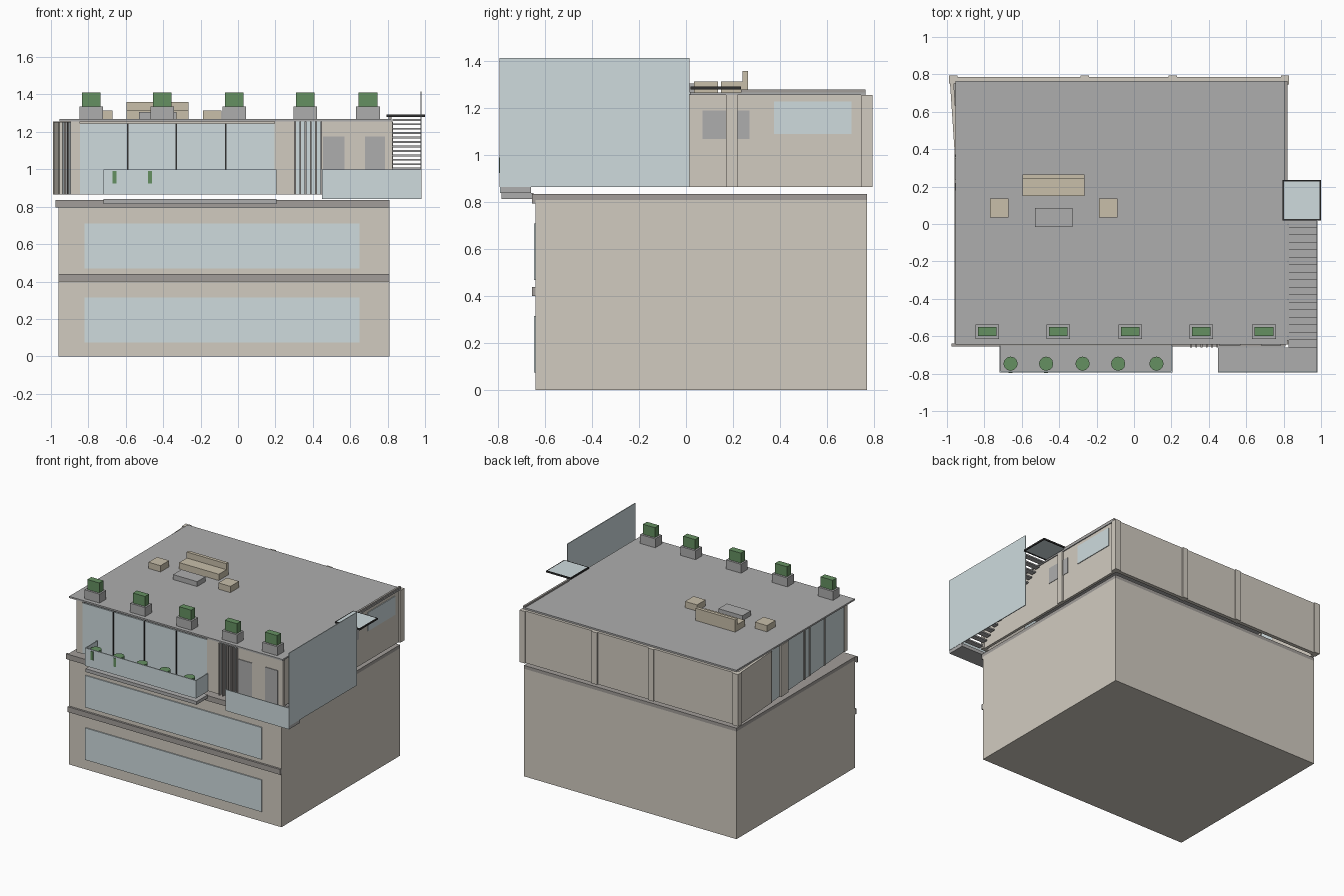
import bpy, bmesh
from mathutils import Vector

if "Cube" in bpy.data.objects:
    bpy.data.objects.remove(bpy.data.objects["Cube"])


def mat(name, r, g, b):
    m = bpy.data.materials.new(name)
    m.diffuse_color = (r, g, b, 1)
    m.use_nodes = True
    m.node_tree.nodes["Principled BSDF"].inputs["Base Color"].default_value = m.diffuse_color
    return m


WALL = mat("wall_beige", 0.64, 0.60, 0.53)
GLASS = mat("glass_blue", 0.62, 0.71, 0.73)
GREEN = mat("leaf_green", 0.13, 0.28, 0.12)
DARK = mat("dark_frame", 0.03, 0.03, 0.03)
GREY = mat("slab_grey", 0.42, 0.42, 0.42)
TRIM = mat("trim_grey", 0.36, 0.34, 0.32)
SOFT = mat("cushion_tan", 0.58, 0.52, 0.40)


def prism(name, plan, z0, z1, m):
    """Extrude a plan outline from z0 to z1."""
    bm = bmesh.new()
    lo = [bm.verts.new((x, y, z0)) for x, y in plan]
    hi = [bm.verts.new((x, y, z1)) for x, y in plan]
    n = len(plan)
    bm.faces.new(lo[::-1])
    bm.faces.new(hi)
    for i in range(n):
        j = (i + 1) % n
        bm.faces.new((lo[i], lo[j], hi[j], hi[i]))
    bmesh.ops.recalc_face_normals(bm, faces=bm.faces)
    me = bpy.data.meshes.new(name)
    bm.to_mesh(me)
    bm.free()
    ob = bpy.data.objects.new(name, me)
    me.materials.append(m)
    bpy.context.collection.objects.link(ob)
    return ob


def box(name, x0, x1, y0, y1, z0, z1, m):
    return prism(name, [(x0, y0), (x1, y0), (x1, y1), (x0, y1)], z0, z1, m)


# Lower two storeys
box("lower_body", -0.96, 0.81, -0.64, 0.77, 0, 0.81, WALL)
box("lower_roof_slab", -0.96, 0.81, -0.64, 0.77, 0.81, 0.835, TRIM)
box("front_band_mid", -0.96, 0.81, -0.655, -0.64, 0.40, 0.44, TRIM)
box("front_band_top", -0.975, 0.81, -0.655, -0.64, 0.795, 0.835, TRIM)
for i, (z0, z1) in enumerate([(0.075, 0.315), (0.47, 0.71)]):
    box(f"strip_window_{i}", -0.82, 0.65, -0.648, -0.64, z0, z1, GLASS)

# Upper storey: back and right walls with pillars, floating above a shadow gap
B, T = 0.865, 1.256
box("back_wall", -0.98, 0.82, 0.757, 0.785, B, T, WALL)
box("right_wall", 0.795, 0.815, -0.64, 0.76, B, T, WALL)
for i, x in enumerate([-0.99, -0.285, 0.185, 0.785]):
    box(f"back_pillar_{i}", x, x + 0.045, 0.75, 0.795, B, T, WALL)
box("right_pillar", 0.80, 0.825, 0.17, 0.22, B, T, WALL)
box("right_back_pillar", 0.80, 0.828, 0.745, 0.795, B, T, WALL)
box("right_small_window", 0.81, 0.818, 0.07, 0.27, 1.07, 1.19, GREY)
box("right_window", 0.81, 0.82, 0.375, 0.705, 1.09, 1.23, GLASS)

# Upper storey front: glazing, solid walls, screened window and doors
F = -0.645
box("front_left_pillar", -0.895, -0.845, F, -0.61, B, T, WALL)
box("front_glazing", -0.845, 0.195, F + 0.005, F + 0.015, B, T - 0.01, GLASS)
for i, x in enumerate([-0.59, -0.33, -0.065]):
    box(f"front_mullion_{i}", x - 0.004, x + 0.004, F, F + 0.02, B, T - 0.01, DARK)
box("front_middle_wall", 0.195, 0.30, F, -0.62, B, T, WALL)
box("screened_window", 0.30, 0.45, -0.637, -0.628, B, T, GLASS)
box("front_right_wall", 0.45, 0.825, F, -0.62, B, T, WALL)
for i in range(6):
    x = 0.30 + i * 0.028
    box(f"front_fin_{i}", x, x + 0.01, -0.66, -0.635, B, T, TRIM)
for i, (x0, x1) in enumerate([(0.455, 0.57), (0.68, 0.785)]):
    box(f"front_door_{i}", x0, x1, F - 0.005, F, B, 1.175, GREY)

# Slanted left side, from the back corner to the front pillar
P0, P1 = Vector((-0.985, 0.775)), Vector((-0.892, -0.635))
D = P1 - P0
N = Vector((-D.y, D.x)).normalized()


def slanted(name, t0, t1, out, thick, m):
    a, b = P0 + D * t0 - N * out, P0 + D * t1 - N * out
    c, d = b + N * thick, a + N * thick
    prism(name, [a, b, c, d], B, T - 0.003, m)


slanted("left_wall", 0.0, 0.30, 0, 0.02, WALL)
slanted("left_glazing", 0.30, 1.0, -0.005, 0.01, GLASS)
slanted("left_pillar", 0.38, 0.45, 0.01, 0.035, WALL)
for i, t in enumerate([0.30, 0.61, 0.66, 0.80]):
    slanted(f"left_mullion_{i}", t - 0.004, t + 0.004, 0.002, 0.02, TRIM)

# Roof terrace
R = 1.268
box("roof_slab", -0.955, 0.822, -0.645, 0.765, T, R, GREY)
box("roof_upstand", 0.805, 0.82, 0.235, 0.765, R, 1.28, TRIM)
for i, x in enumerate([-0.785, -0.405, -0.02, 0.36, 0.695]):
    box(f"planter_{i}", x - 0.063, x + 0.063, -0.615, -0.537, R, 1.335, GREY)
    box(f"hedge_{i}", x - 0.05, x + 0.05, -0.6, -0.552, 1.335, 1.41, GREEN)
box("sofa_seat", -0.595, -0.265, 0.15, 0.24, R, 1.315, SOFT)
box("sofa_back", -0.595, -0.265, 0.24, 0.265, R, 1.36, SOFT)
for i, x in enumerate([-0.72, -0.138]):
    box(f"stool_{i}", x - 0.05, x + 0.05, 0.035, 0.137, R, 1.315, SOFT)
box("low_table", -0.53, -0.33, -0.015, 0.085, R, 1.305, GREY)

# Front balcony with glass rail and round plants
box("balcony_slab", -0.72, 0.205, -0.785, -0.65, 0.815, 0.84, GREY)
box("balcony_glass_front", -0.72, 0.205, -0.793, -0.785, B, 1.0, GLASS)
for i, x in enumerate([-0.72, 0.199]):
    box(f"balcony_glass_side_{i}", x, x + 0.006, -0.785, -0.65, B, 1.0, GLASS)
for i, x in enumerate([-0.66, -0.47, -0.275, -0.085, 0.12]):
    bpy.ops.mesh.primitive_cylinder_add(vertices=12, radius=0.038, depth=0.12,
                                        location=(x, -0.747, 0.93))
    bpy.context.object.name = f"balcony_plant_{i}"
    bpy.context.object.data.materials.append(GREEN)
for i, x in enumerate([-0.66, -0.47]):
    box(f"trailing_leaf_{i}", x - 0.01, x + 0.01, -0.797, -0.793, 0.925, 0.99, GREEN)

# Entry landing, open stair and tall side glass
box("entry_landing", 0.45, 0.98, -0.787, -0.66, 0.84, 0.865, GREY)
box("entry_glass", 0.45, 0.98, -0.793, -0.787, 0.84, 1.0, GLASS)
box("stair_side_glass", 0.976, 0.982, -0.795, 0.015, B, 1.415, GLASS)
for i in range(17):
    y, z = -0.66 + i * 0.04, 0.88 + i * 0.0237
    box(f"stair_tread_{i}", 0.825, 0.976, y, y + 0.04, z, z + 0.01, GREY)

# Upper stair landing: glass in a dark frame
box("top_landing_glass", 0.803, 0.992, 0.028, 0.227, 1.283, 1.292, GLASS)
for i, x in enumerate([0.795, 0.992]):
    box(f"landing_frame_side_{i}", x, x + 0.008, 0.02, 0.235, 1.28, 1.292, DARK)
for i, y in enumerate([0.02, 0.227]):
    box(f"landing_frame_end_{i}", 0.803, 0.992, y, y + 0.008, 1.28, 1.292, DARK)
